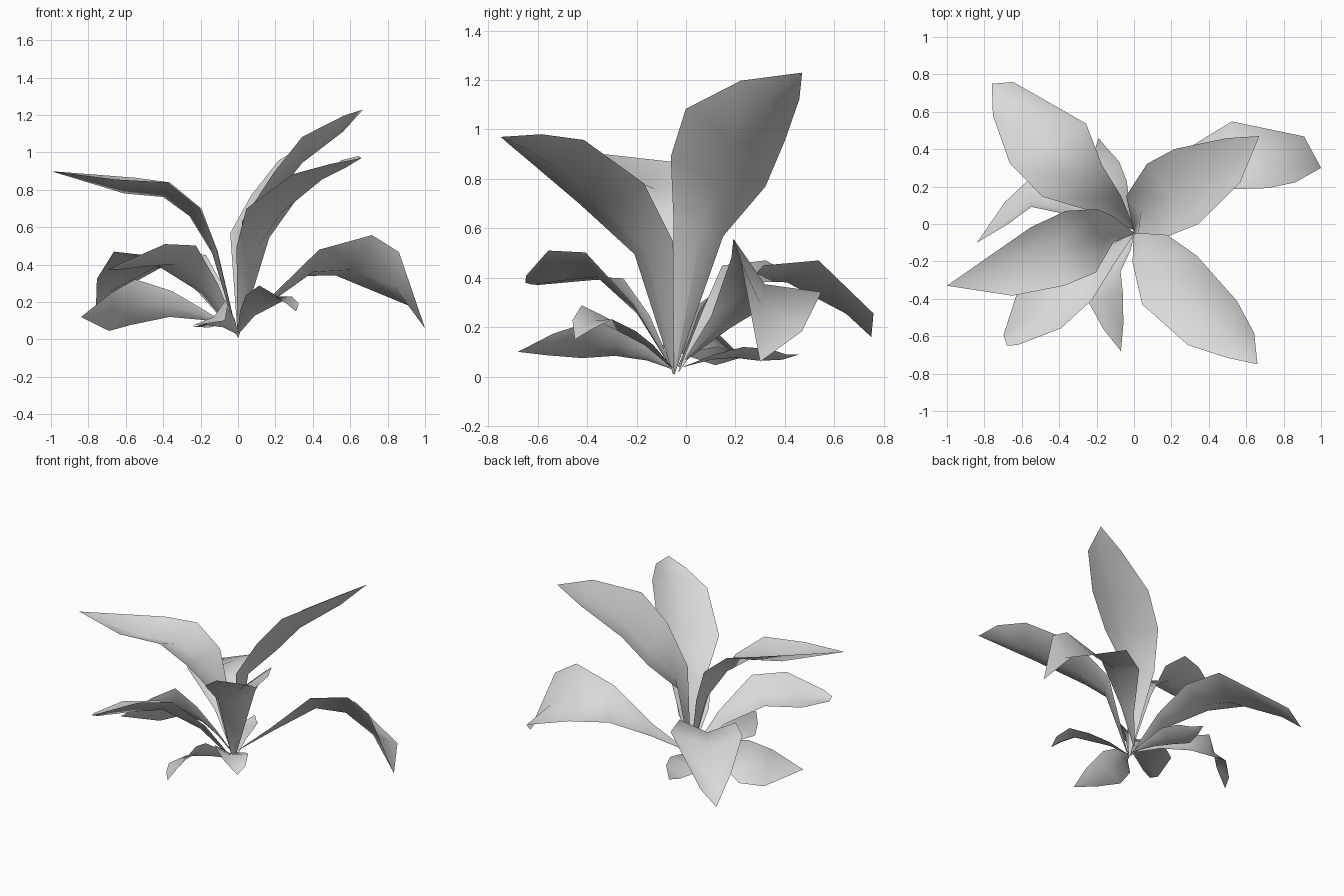
import bpy
from mathutils import Vector

if "Cube" in bpy.data.objects:
    bpy.data.objects.remove(bpy.data.objects["Cube"])

leaf_mat = bpy.data.materials.new("pale grey leaf")
leaf_mat.diffuse_color = (0.7, 0.7, 0.7, 1)
leaf_mat.use_nodes = True
leaf_mat.node_tree.nodes["Principled BSDF"].inputs["Base Color"].default_value = leaf_mat.diffuse_color


def leaf(name, spine, widths, side, tip_side=None, fold=0.4):
    """Creased leaf blade: spine of 6 points, half width at the 4 inner ones.
    tip_side twists the last inner station."""
    base_side = Vector(side).normalized()
    end_side = Vector(tip_side or side).normalized()
    pts = [Vector(p) for p in spine]
    half = [0.004] + list(widths)
    verts, faces = [], []
    for i, w in enumerate(half):
        s = end_side if i == len(half) - 1 else base_side
        along = pts[i + 1] - pts[max(i - 1, 0)]
        normal = along.cross(s).normalized()
        if normal.z < 0:
            normal = -normal
        verts += [pts[i] - s * w, pts[i] - normal * w * fold, pts[i] + s * w]
    verts.append(pts[-1])
    tip = len(verts) - 1
    for i in range(len(half) - 1):
        for j in (0, 1):
            a = i * 3 + j
            faces.append((a, a + 1, a + 4, a + 3))
    a = (len(half) - 1) * 3
    faces += [(a, a + 1, tip), (a + 1, a + 2, tip)]
    mesh = bpy.data.meshes.new(name)
    mesh.from_pydata(verts, [], faces)
    mesh.update()
    # upper side is the front side
    if sum(p.normal.z * p.area for p in mesh.polygons) < 0:
        mesh.flip_normals()
    mesh.polygons.foreach_set("use_smooth", [True] * len(mesh.polygons))
    mesh.materials.append(leaf_mat)
    obj = bpy.data.objects.new(name, mesh)
    bpy.context.collection.objects.link(obj)


# tall upper leaves
leaf("tall_back_right_leaf",
     [(0, -.05, .01), (-.01, .05, .6), (.13, .13, .83), (.28, .2, 1.02), (.53, .34, 1.16), (.67, .47, 1.23)],
     (.11, .21, .22, .13), (.12, -.38, .12), fold=.45)
leaf("tall_left_leaf",
     [(0, -.05, .01), (-.11, -.03, .47), (-.2, -.09, .7), (-.37, -.13, .84), (-.6, -.2, .86), (-1, -.33, .9)],
     (.07, .17, .2, .19), (-.01, -.38, 0), (-.1, -.37, -.01), .42)
leaf("tall_front_right_leaf",
     [(0, -.05, .01), (.08, -.13, .52), (.19, -.3, .74), (.42, -.53, .92), (.57, -.65, .96), (.66, -.75, .97)],
     (.12, .2, .18, .1), (.28, .25, .08))

# arching middle leaves
leaf("arching_back_left_leaf",
     [(0, -.03, .02), (-.15, .11, .27), (-.33, .23, .45), (-.46, .43, .47), (-.7, .67, .29), (-.76, .75, .16)],
     (.09, .18, .23, .11), (-.42, -.22, 0), (-.11, -.18, .07))
leaf("arching_right_leaf",
     [(0, 0, .07), (.17, .14, .22), (.37, .3, .41), (.62, .37, .45), (.885, .345, .325), (1, .3, .06)],
     (.05, .15, .23, .19), (-.18, .33, -.2), (.05, .25, -.29))
leaf("arching_front_left_leaf",
     [(0, -.05, .02), (-.15, -.18, .27), (-.33, -.33, .45), (-.51, -.47, .45), (-.66, -.62, .39), (-.68, -.65, .38)],
     (.06, .14, .16, .05), (-.22, .16, -.11))

# low small leaves
leaf("low_left_leaf",
     [(0, -.03, .04), (-.18, .03, .13), (-.36, .09, .19), (-.56, .16, .2), (-.68, .06, .15), (-.84, -.1, .12)],
     (.03, .08, .14, .12), (.02, -.13, .23), fold=.3)
leaf("low_front_leaf",
     [(0, -.05, .03), (-.05, -.15, .09), (-.14, -.27, .14), (-.15, -.4, .15), (-.11, -.55, .13), (-.07, -.68, .1)],
     (.04, .09, .12, .07), (-.17, -.04, -.14), fold=.3)
leaf("low_front_right_leaf",
     [(0, -.05, .03), (.05, -.16, .14), (.12, -.26, .21), (.2, -.36, .26), (.27, -.42, .21), (.31, -.45, .15)],
     (.05, .1, .11, .07), (-.18, -.13, .06), fold=.3)
leaf("low_back_leaf",
     [(0, -.01, .04), (-.06, .1, .08), (-.11, .2, .1), (-.16, .3, .09), (-.18, .39, .08), (-.19, .46, .09)],
     (.04, .08, .09, .04), (-.18, -.08, -.05), fold=.3)
